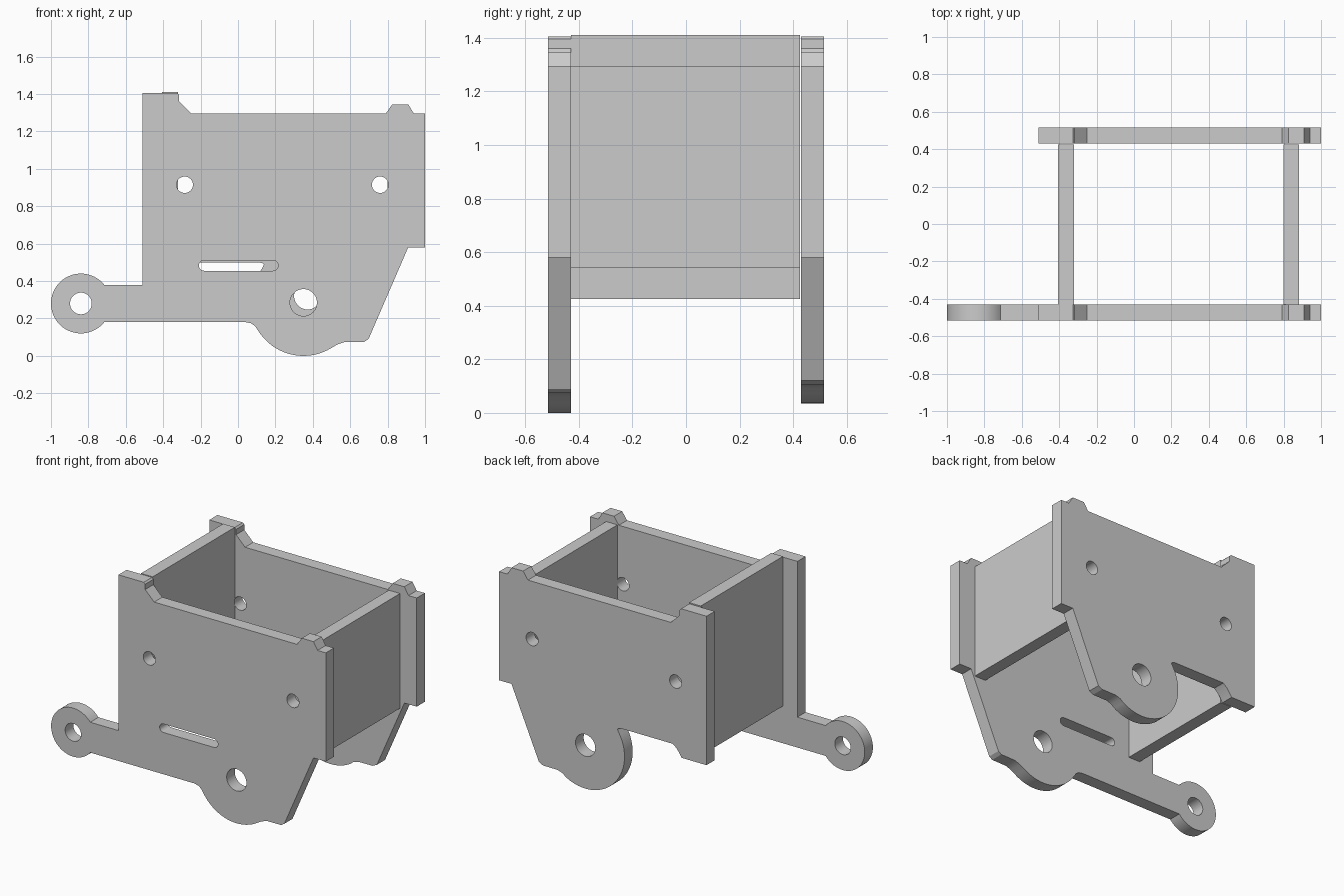
import bpy
from math import sin, cos, radians, pi

if "Cube" in bpy.data.objects:
    bpy.data.objects.remove(bpy.data.objects["Cube"])


def arc(cx, cz, r, a0, a1, n=24):
    """Points on an arc, angles in degrees."""
    return [(cx + r * cos(radians(a0 + (a1 - a0) * i / n)),
             cz + r * sin(radians(a0 + (a1 - a0) * i / n))) for i in range(n + 1)]


def hole(cx, cz, r, n=40):
    return arc(cx, cz, r, 0, 360, n)[:-1]


def plate(name, loops, y, half):
    """Extrude an outline with holes (x, z) into an upright plate."""
    curve = bpy.data.curves.new(name + "_outline", 'CURVE')
    curve.dimensions = '2D'
    curve.fill_mode = 'BOTH'
    curve.extrude = half
    for pts in loops:
        spline = curve.splines.new('POLY')
        spline.points.add(len(pts) - 1)
        for p, (x, z) in zip(spline.points, pts):
            p.co = (x, z, 0, 1)
        spline.use_cyclic_u = True
    temp = bpy.data.objects.new(name + "_outline", curve)
    bpy.context.collection.objects.link(temp)
    mesh = bpy.data.meshes.new_from_object(temp)
    bpy.data.objects.remove(temp)
    obj = bpy.data.objects.new(name, mesh)
    bpy.context.collection.objects.link(obj)
    obj.location.y = y
    obj.rotation_euler.x = pi / 2
    return obj


def box(name, x0, x1, y0, y1, z0, z1):
    bpy.ops.mesh.primitive_cube_add(
        size=1, location=((x0 + x1) / 2, (y0 + y1) / 2, (z0 + z1) / 2))
    obj = bpy.context.object
    obj.name = name
    obj.scale = (x1 - x0, y1 - y0, z1 - z0)


# Shared upper edge of both side plates, right to left
upper = [(0.91, 0.58), (1, 0.58), (1, 1.295), (0.94, 1.295), (0.91, 1.345),
         (0.825, 1.345), (0.79, 1.295), (-0.25, 1.295), (-0.315, 1.36),
         (-0.315, 1.395), (-0.325, 1.405), (-0.51, 1.405)]
bolt_holes = [hole(-0.285, 0.915, 0.044), hole(0.76, 0.915, 0.044)]

# Front plate with eye arm, axle lobe and slot
front = [(0.04, 0.18), (0.07, 0.174), (0.09, 0.16)]
front += arc(0.35, 0.285, 0.285, 212, 300)
front += [(0.53, 0.06), (0.57, 0.074), (0.675, 0.075), (0.698, 0.09)]
front += upper + [(-0.51, 0.38)] + arc(-0.84, 0.28, 0.16, 38.6, 321.4, 48)
slot = arc(0.187, 0.483, 0.028, -90, 90, 12) + arc(-0.182, 0.483, 0.028, 90, 270, 12)
plate("front_side_plate",
      [front, hole(-0.84, 0.28, 0.058), hole(0.35, 0.285, 0.072), slot] + bolt_holes,
      -0.4725, 0.0425)

# Back plate with short foot and axle lobe
back = [(-0.51, 0.425), (-0.33, 0.425), (-0.295, 0.475), (-0.265, 0.5), (0.11, 0.5),
        (0.13, 0.496), (0.138, 0.487)]
back += arc(0.372, 0.32, 0.285, 148, 300, 40)
back += [(0.54, 0.093), (0.575, 0.104), (0.68, 0.105), (0.71, 0.12)]
back += upper
plate("back_side_plate", [back, hole(0.372, 0.32, 0.072)] + bolt_holes, 0.4725, 0.0425)

# Cross plates joining the sides
box("left_cross_plate", -0.405, -0.32, -0.43, 0.425, 0.425, 1.41)
box("right_cross_plate", 0.80, 0.882, -0.43, 0.425, 0.54, 1.295)

# Smooth round edges only
bpy.ops.object.select_all(action='SELECT')
bpy.ops.object.shade_smooth_by_angle(angle=radians(25))
